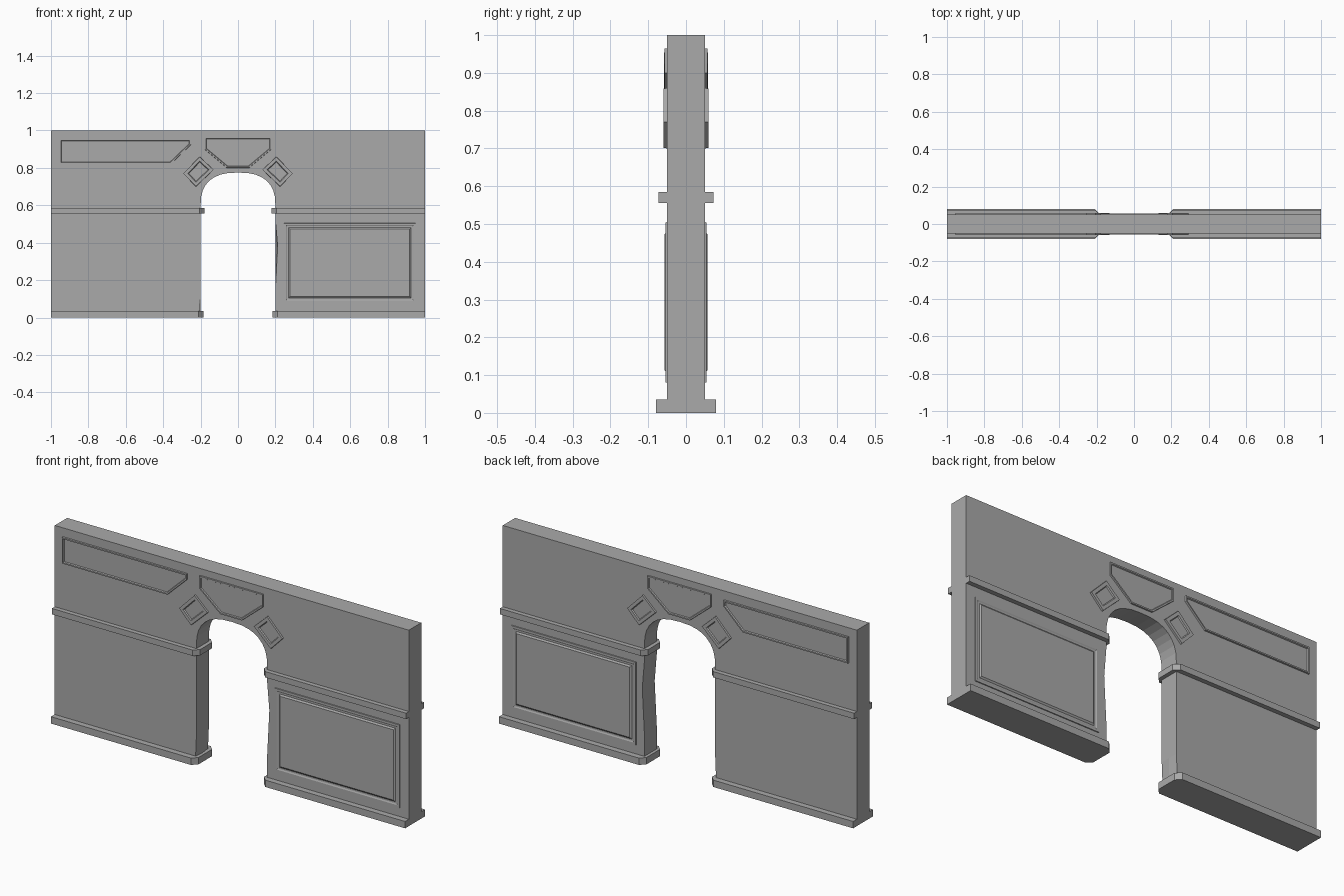
import bpy, bmesh, math

cube = bpy.data.objects.get("Cube")
if cube:
    bpy.data.objects.remove(cube, do_unlink=True)

GREY = (0.4, 0.4, 0.4, 1.0)
stone = bpy.data.materials.new("plain grey")
stone.use_nodes = True
stone.diffuse_color = GREY
stone.node_tree.nodes["Principled BSDF"].inputs["Base Color"].default_value = GREY

HALF = 0.05   # half the wall thickness


def finish(bm, name, solid=True):
    if solid:
        bmesh.ops.recalc_face_normals(bm, faces=bm.faces[:])
    mesh = bpy.data.meshes.new(name)
    bm.to_mesh(mesh)
    bm.free()
    mesh.materials.append(stone)
    ob = bpy.data.objects.new(name, mesh)
    bpy.context.collection.objects.link(ob)
    return ob


def loft(name, rings):
    """Solid through matching rings of points, capped at both ends."""
    bm = bmesh.new()
    loops = [[bm.verts.new(p) for p in ring] for ring in rings]
    for a, b in zip(loops, loops[1:]):
        for i in range(len(a)):
            j = (i + 1) % len(a)
            bm.faces.new((a[i], a[j], b[j], b[i]))
    bm.faces.new(loops[0])
    bm.faces.new(loops[-1])
    return finish(bm, name)


def panel(name, outline, steps):
    """Moulded panel on the wall face; each step is (inset, height gain)."""
    bm = bmesh.new()
    face = bm.faces.new([bm.verts.new((x, -HALF, z)) for x, z in outline])
    face.normal_update()
    if face.normal.y > 0:
        face.normal_flip()
    for inset, rise in steps:
        bmesh.ops.inset_region(bm, faces=[face], thickness=inset,
                               use_even_offset=True, use_boundary=True)
        for v in face.verts:
            v.co.y -= rise
    ob = finish(bm, name, solid=False)
    mirror = ob.modifiers.new("both_faces", "MIRROR")
    mirror.use_axis = (False, True, False)
    mirror.use_mirror_merge = False
    return ob


# Wall with a rounded doorway; one jamb has worn edges
def wall_ring(y, wear):
    arch = []
    for i in range(17):
        t = math.pi * i / 16
        c, s = math.cos(t), math.sin(t)
        arch.append((math.copysign(0.2 * abs(c) ** 0.8, c), 0.6 + 0.175 * abs(s) ** 0.8))
    jamb = [(0.2, 0), (0.2, 0.15), (0.2 + wear, 0.38), (0.2, 0.52)]
    ring = [(1, 1), (1, 0)] + jamb + arch + [(-0.2, 0.14), (-0.2 - wear / 2, 0), (-1, 0), (-1, 1)]
    return [(x, y, z) for x, z in ring]


loft("wall", [wall_ring(-HALF, 0.012), wall_ring(0, 0), wall_ring(HALF, 0.012)])


# Skirting and rail, wrapped round each jamb with cut corners
def band(name, side, inner, depth, bottom, top, cut=0.025):
    half = [(1, -depth), (inner + cut, -depth), (inner, cut - depth)]
    outline = half + [(x, -y) for x, y in reversed(half)]
    loft(name, [[(side * x, y, z) for x, y in outline] for z in (bottom, top)])


for label, side in (("left", 1), ("right", -1)):
    band(label + "_skirting", side, 0.185, 0.08, 0, 0.035)
    band(label + "_rail", side, 0.18, 0.073, 0.555, 0.585)

    # Square blocks set diagonally at the arch shoulders
    block = [(0.205, 0.86), (0.293, 0.77), (0.225, 0.70), (0.13, 0.79)]
    panel(label + "_arch_block", [(side * x, z) for x, z in block],
          [(0.001, 0.009), (0.016, 0), (0.004, -0.005)])

# Keystone panel above the arch
panel("keystone_panel",
      [(-0.18, 0.965), (0.18, 0.965), (0.18, 0.90), (0.06, 0.80), (-0.06, 0.80), (-0.18, 0.90)],
      [(0.001, 0.007), (0.007, 0), (0.003, -0.005)])

# Long upper panel with a slanted end
panel("upper_panel",
      [(-0.955, 0.955), (-0.25, 0.955), (-0.25, 0.925), (-0.36, 0.82), (-0.955, 0.82)],
      [(0.001, 0.008), (0.007, 0), (0.003, -0.006)])

# Large lower panel with a stepped moulding
panel("lower_panel",
      [(0.245, 0.08), (0.95, 0.08), (0.95, 0.505), (0.245, 0.505)],
      [(0.001, 0.004), (0.01, 0), (0.006, -0.003), (0.008, 0), (0.008, 0.006)])
